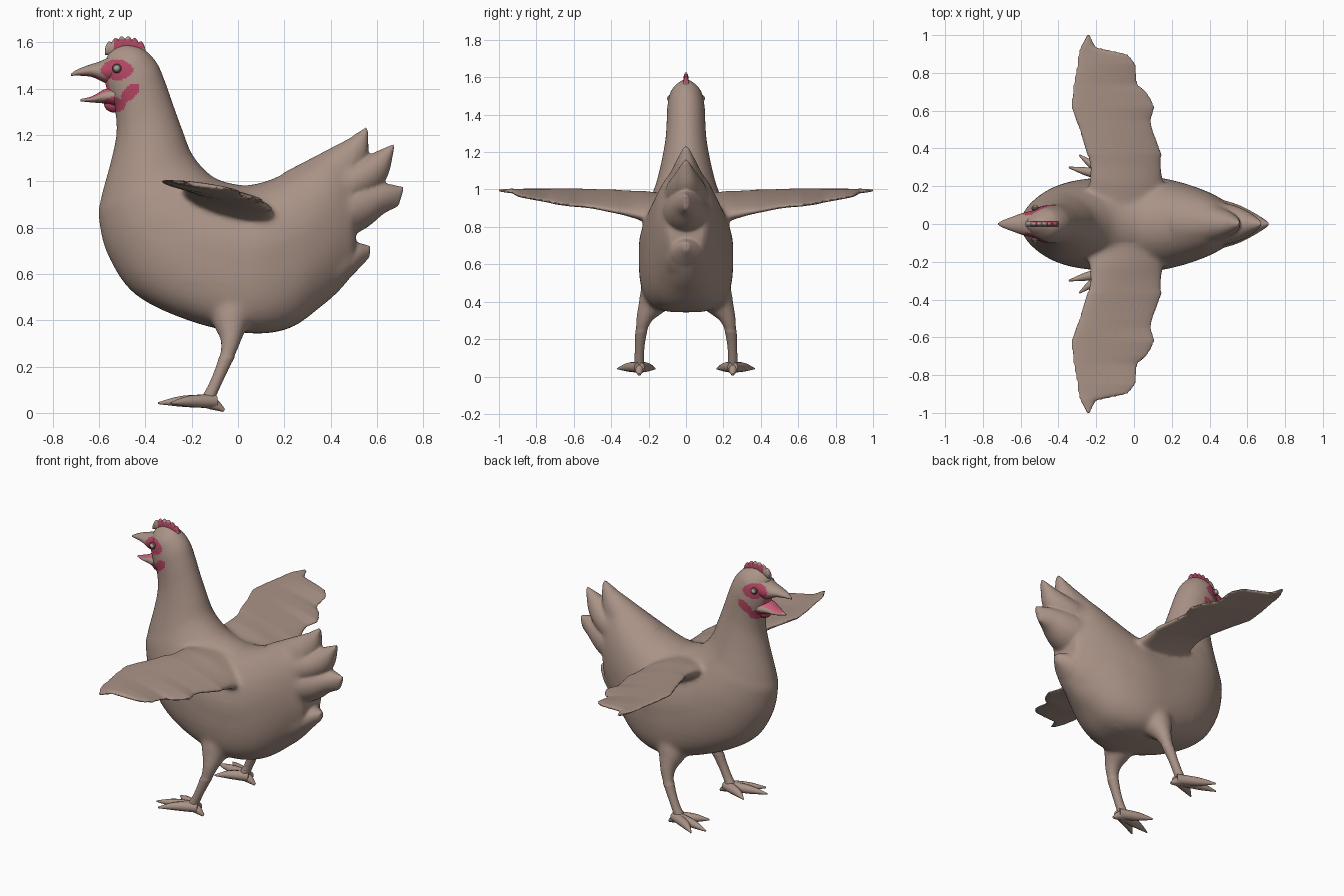
import bpy
import bmesh
from math import sin, cos, pi, radians, copysign
from mathutils import Vector

default_cube = bpy.data.objects.get("Cube")
if default_cube:
    bpy.data.objects.remove(default_cube, do_unlink=True)


def make_material(name, colour):
    material = bpy.data.materials.new(name)
    material.use_nodes = True
    rgba = (*colour, 1.0)
    material.diffuse_color = rgba
    material.node_tree.nodes["Principled BSDF"].inputs["Base Color"].default_value = rgba
    return material


FEATHER = make_material("feather brown", (0.40, 0.29, 0.24))
RED = make_material("comb red", (0.44, 0.06, 0.12))
PINK = make_material("mouth pink", (0.62, 0.12, 0.20))
DARK = make_material("eye rim dark", (0.10, 0.07, 0.06))
EYE = make_material("eye grey", (0.38, 0.35, 0.32))
SKIN = [FEATHER, RED, PINK]


def finish(name, bm, materials, rule=None):
    """Turn a bmesh into a smooth object, colouring faces by an optional rule."""
    bmesh.ops.recalc_face_normals(bm, faces=bm.faces)
    bm.normal_update()
    if rule:
        for face in bm.faces:
            face.material_index = rule(face.calc_center_median(), face.normal)
    mesh = bpy.data.meshes.new(name)
    bm.to_mesh(mesh)
    bm.free()
    for material in materials:
        mesh.materials.append(material)
    obj = bpy.data.objects.new(name, mesh)
    bpy.context.collection.objects.link(obj)
    bpy.ops.object.select_all(action="DESELECT")
    obj.select_set(True)
    bpy.context.view_layer.objects.active = obj
    bpy.ops.object.shade_smooth_by_angle(angle=radians(45))
    return obj


def resample(keys, steps):
    """Catmull-Rom interpolation through rows of numbers."""
    rows = []
    last = len(keys) - 1
    for i in range(last):
        window = [keys[max(i - 1, 0)], keys[i], keys[i + 1], keys[min(i + 2, last)]]
        for s in range(steps):
            t = s / steps
            rows.append([b + 0.5 * t * (c - a + t * (2 * a - 5 * b + 4 * c - d
                         + t * (3 * (b - c) + d - a))) for a, b, c, d in zip(*window)])
    rows.append(list(keys[last]))
    return rows


def skin(bm, rings, segments):
    """Bridge rings given as (centre, half axis u, half axis v, power of the lower half)."""
    loops = []
    for centre, u, v, power in rings:
        loop = []
        for k in range(segments):
            c, s = cos(2 * pi * k / segments), sin(2 * pi * k / segments)
            if c < 0:
                c, s = -abs(c) ** (2 / power), copysign(abs(s) ** (2 / power), s)
            loop.append(bm.verts.new(centre + u * c + v * s))
        loops.append(loop)
    for low, high in zip(loops, loops[1:]):
        for k in range(segments):
            n = (k + 1) % segments
            bm.faces.new((low[k], low[n], high[n], high[k]))
    bm.faces.new(loops[0])
    bm.faces.new(loops[-1])
    return bm


def profile_loft(bm, keys, steps=6, segments=32):
    """Each key: upper x, z, lower x, z, half width across y, and maybe a lower power."""
    rings = []
    for ax, az, bx, bz, width, *power in resample(keys, steps):
        a, b = Vector((ax, 0, az)), Vector((bx, 0, bz))
        side = Vector((0, max(width, 0.002), 0))
        rings.append(((a + b) / 2, (a - b) / 2, side, power[0] if power else 2))
    return skin(bm, rings, segments)


def tube(bm, points, segments=16):
    """Each point: x, y, z, radius."""
    rows = resample(points, 5)
    rings = []
    for i, row in enumerate(rows):
        after, before = rows[min(i + 1, len(rows) - 1)], rows[max(i - 1, 0)]
        along = (Vector(after[:3]) - Vector(before[:3])).normalized()
        u = along.cross(Vector((0, 1, 0))).normalized()
        rings.append((Vector(row[:3]), u * row[3], along.cross(u) * row[3], 2))
    return skin(bm, rings, segments)


def ellipsoid(name, centre, radii, material):
    bm = bmesh.new()
    bmesh.ops.create_uvsphere(bm, u_segments=24, v_segments=14, radius=1)
    bmesh.ops.scale(bm, vec=radii, verts=bm.verts)
    bmesh.ops.translate(bm, vec=centre, verts=bm.verts)
    finish(name, bm, [material])


def fuse(bm, size):
    """Weld overlapping solids into one surface."""
    helper = finish("fuse_helper", bm, [FEATHER])
    modifier = helper.modifiers.new("Fuse", "REMESH")
    modifier.mode = "VOXEL"
    modifier.voxel_size = size
    fused = bmesh.new()
    fused.from_object(helper, bpy.context.evaluated_depsgraph_get())
    mesh = helper.data
    bpy.data.objects.remove(helper, do_unlink=True)
    bpy.data.meshes.remove(mesh)
    return fused


def soften(bm, verts, rounds):
    for _ in range(rounds):
        bmesh.ops.smooth_vert(bm, verts=verts, factor=0.5,
                              use_axis_x=True, use_axis_y=True, use_axis_z=True)


# Bare skin round the eyes, on the cheeks and throat, and in the mouth
def skin_patches(p, normal):
    if p.z < 1.28 or p.x > -0.4:
        return 0
    eye = ((p.x + 0.522) / 0.068) ** 2 + ((p.z - 1.482) / 0.044) ** 2
    dx, dz = p.x + 0.465, p.z - 1.383
    cheek = ((dx + dz) / 0.07) ** 2 + ((dx - dz) / 0.04) ** 2
    throat = ((p.x + 0.535) / 0.05) ** 2 + ((p.z - 1.33) / 0.033) ** 2
    if throat < 1 or (abs(p.y) > 0.03 and min(eye, cheek) < 1):
        return 1
    if p.x < -0.54 and 1.37 < p.z < 1.46 and abs(p.y) < 0.045 and normal.x < -0.5:
        return 2
    return 0


# Head, neck and body
BODY = [
    (-0.49, 1.59, -0.54, 1.57, 0.015, 2), (-0.45, 1.585, -0.57, 1.53, 0.045, 2),
    (-0.40, 1.565, -0.578, 1.45, 0.085, 2), (-0.35, 1.51, -0.555, 1.36, 0.10, 2),
    (-0.315, 1.43, -0.53, 1.30, 0.103, 2), (-0.28, 1.33, -0.525, 1.20, 0.11, 2),
    (-0.24, 1.22, -0.55, 1.08, 0.13, 1.9), (-0.20, 1.12, -0.59, 0.93, 0.16, 1.8),
    (-0.14, 1.045, -0.60, 0.84, 0.19, 1.8), (-0.08, 1.005, -0.56, 0.68, 0.22, 1.9),
    (0, 0.985, -0.44, 0.51, 0.24, 2.3), (0.06, 0.985, -0.20, 0.395, 0.25, 3.2),
    (0.15, 1.01, 0.04, 0.345, 0.25, 3.6), (0.28, 1.075, 0.22, 0.365, 0.22, 3),
    (0.40, 1.13, 0.36, 0.46, 0.175, 2.4), (0.47, 1.10, 0.45, 0.54, 0.135, 2),
    (0.50, 0.98, 0.50, 0.62, 0.10, 2), (0.51, 0.85, 0.51, 0.75, 0.04, 2),
]
bird = profile_loft(bmesh.new(), BODY, 8, 64)

# Tail feathers, each a tapering lobe, from the top down
TAIL = [
    [(0.20, 1.04, 0.30, 0.80, 0.14), (0.40, 1.145, 0.48, 0.95, 0.095),
     (0.50, 1.20, 0.555, 1.08, 0.05), (0.558, 1.238, 0.562, 1.20, 0.014)],
    [(0.30, 1.05, 0.35, 0.80, 0.15), (0.50, 1.09, 0.55, 0.92, 0.10),
     (0.60, 1.13, 0.64, 1.01, 0.055), (0.674, 1.163, 0.672, 1.13, 0.014)],
    [(0.35, 1.0, 0.35, 0.70, 0.16), (0.52, 1.0, 0.54, 0.79, 0.11),
     (0.64, 0.99, 0.63, 0.86, 0.06), (0.718, 0.975, 0.692, 0.89, 0.014)],
    [(0.30, 0.80, 0.25, 0.42, 0.15), (0.43, 0.76, 0.42, 0.52, 0.12),
     (0.52, 0.735, 0.50, 0.60, 0.075), (0.573, 0.72, 0.567, 0.67, 0.018)],
]
for feather in TAIL:
    profile_loft(bird, feather)

# Wing rows: y, leading x, z, trailing x, z, half thickness
WING = [
    (0.06, -0.25, 0.93, 0.15, 0.83, 0.08), (0.22, -0.24, 0.97, 0.155, 0.85, 0.06),
    (0.30, -0.235, 0.982, 0.15, 0.865, 0.042), (0.37, -0.25, 0.99, 0.147, 0.88, 0.034),
    (0.50, -0.29, 0.995, 0.10, 0.905, 0.027), (0.55, -0.31, 0.998, 0.09, 0.91, 0.025),
    (0.62, -0.333, 1.0, 0.112, 0.915, 0.023), (0.70, -0.325, 1.0, 0.07, 0.925, 0.02),
    (0.74, -0.32, 1.0, 0.02, 0.935, 0.018), (0.85, -0.30, 1.0, 0.01, 0.955, 0.015),
    (0.90, -0.295, 1.0, -0.03, 0.965, 0.012), (0.935, -0.285, 1.0, -0.20, 0.985, 0.01),
    (1.0, -0.252, 0.996, -0.232, 0.992, 0.007),
]
LEG = [(-0.02, 0.14, 0.47, 0.10), (-0.03, 0.18, 0.39, 0.08), (-0.03, 0.215, 0.33, 0.052),
       (-0.04, 0.235, 0.27, 0.037), (-0.07, 0.245, 0.19, 0.028),
       (-0.105, 0.25, 0.11, 0.026), (-0.135, 0.25, 0.05, 0.03)]
TOES = {"middle": (-0.345, 0.30), "outer": (-0.29, 0.365), "inner": (-0.275, 0.165)}

# Paired wings, legs, toes and eyes
for side, sign in (("front", -1), ("back", 1)):
    rings = []
    for y, lx, lz, tx, tz, thick in resample(WING, 1):
        lead, trail = Vector((lx, sign * y, lz)), Vector((tx, sign * y, tz))
        across = (lead - trail) / 2
        up = Vector((-across.z, 0, across.x)).normalized() * thick
        rings.append(((lead + trail) / 2, across, up, 2))
    skin(bird, rings, 28)
    tube(bird, [(x, sign * y, z, r) for x, y, z, r in LEG])

    for toe, (x, y) in TOES.items():
        mid_x, mid_y = (x - 0.13) / 2, (y + 0.25) / 2
        path = [(-0.10, sign * 0.25, 0.05, 0.03), (mid_x, sign * mid_y, 0.05, 0.024),
                (x, sign * y, 0.042, 0.004)]
        finish(side + "_toe_" + toe, tube(bmesh.new(), path, 12), [FEATHER])
    spur = [(-0.15, sign * 0.25, 0.055, 0.03), (-0.10, sign * 0.25, 0.035, 0.024),
            (-0.06, sign * 0.25, 0.01, 0.007)]
    finish(side + "_toe_rear", tube(bmesh.new(), spur, 12), [FEATHER])

    ellipsoid(side + "_eye_rim", (-0.523, sign * 0.083, 1.487), (0.02, 0.014, 0.02), DARK)
    ellipsoid(side + "_eye", (-0.523, sign * 0.088, 1.487), (0.014, 0.014, 0.014), EYE)


# Fuse body, tail, wings and legs, then blend the joints
def near_joint(p):
    wing_root = 0.1 < abs(p.y) < 0.36 and 0.75 < p.z < 1.05 and -0.4 < p.x < 0.3
    hip = 0.24 < p.z < 0.56 and abs(p.y) > 0.08 and abs(p.x) < 0.25
    tail_root = 0.2 < p.x < 0.5
    return wing_root or hip or tail_root


bird = fuse(bird, 0.008)
soften(bird, bird.verts[:], 2)
soften(bird, [v for v in bird.verts if near_joint(v.co)], 25)
finish("body", bird, SKIN, skin_patches)

# Open beak, pink on its inner faces
UPPER = [(-0.53, 1.55, -0.54, 1.42, 0.07), (-0.59, 1.52, -0.575, 1.425, 0.06),
         (-0.65, 1.50, -0.63, 1.45, 0.04), (-0.695, 1.482, -0.69, 1.456, 0.02),
         (-0.72, 1.465, -0.72, 1.455, 0.004)]
LOWER = [(-0.53, 1.41, -0.53, 1.32, 0.07), (-0.58, 1.395, -0.575, 1.335, 0.055),
         (-0.63, 1.367, -0.63, 1.34, 0.035), (-0.68, 1.355, -0.68, 1.345, 0.008)]
finish("upper_beak", profile_loft(bmesh.new(), UPPER), SKIN,
       lambda p, n: 2 if n.z < -0.7 and p.x > -0.68 else skin_patches(p, n))
finish("lower_beak", profile_loft(bmesh.new(), LOWER), SKIN,
       lambda p, n: 2 if n.z > 0.7 and p.x > -0.66 else skin_patches(p, n))

# Scalloped comb, red behind its brown front and upper rim, and the wattle
comb = []
for i in range(37):
    t = i / 36
    x = -0.575 + 0.175 * t
    top = 1.57 + 0.045 * max(sin(pi * t), 0) ** 0.6 + 0.012 * abs(sin(6 * pi * t))
    comb.append((x, top, x, 1.545, 0.014))
finish("comb", profile_loft(bmesh.new(), comb, 1, 24), SKIN,
       lambda p, n: int(p.x > -0.535 and p.z > 1.575 and (p.z < 1.613 or p.x > -0.45)))
ellipsoid("wattle", (-0.532, 0, 1.332), (0.046, 0.035, 0.036), RED)
